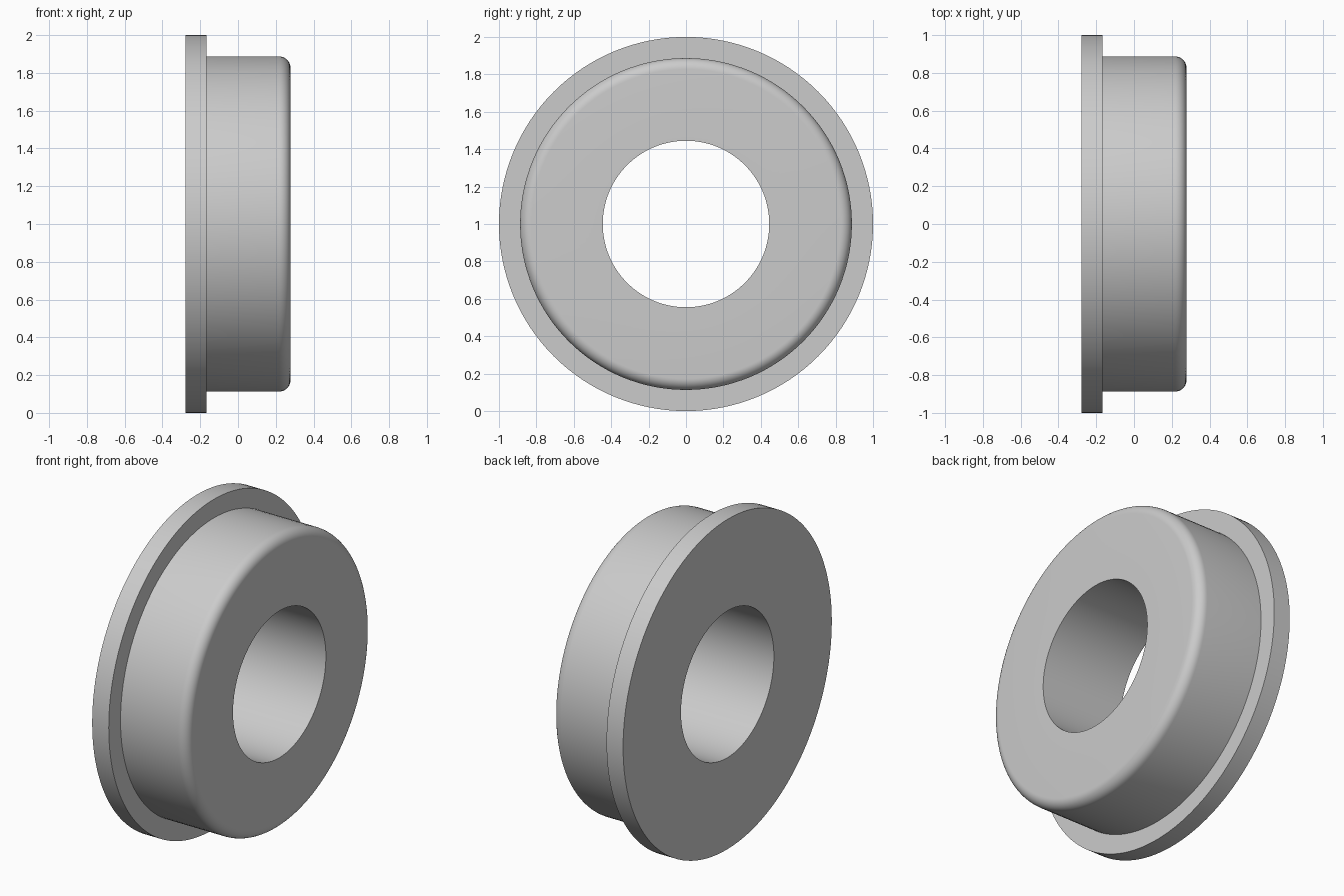
import bpy
import bmesh
from math import cos, sin, pi, radians
from mathutils import Vector

cube = bpy.data.objects.get("Cube")
if cube:
    bpy.data.objects.remove(cube, do_unlink=True)

# Main dimensions
HALF_WIDTH = 0.278
FLANGE_INNER = -0.167
FLANGE_R, BODY_R, BORE_R = 1.0, 0.887, 0.445
FILLET, FILLET_STEPS = 0.06, 10
SEGMENTS = 128

# Plain grey metal
steel = bpy.data.materials.new("grey_steel")
steel.use_nodes = True
colour = (0.6, 0.6, 0.6, 1)
steel.diffuse_color = colour
steel.node_tree.nodes["Principled BSDF"].inputs["Base Color"].default_value = colour

# Closed cross-section as (x, radius): bore, flange, body, rounded rim
profile = [(-HALF_WIDTH, BORE_R), (-HALF_WIDTH, FLANGE_R),
           (FLANGE_INNER, FLANGE_R), (FLANGE_INNER, BODY_R)]
for i in range(FILLET_STEPS + 1):
    a = pi / 2 * (1 - i / FILLET_STEPS)
    profile.append((HALF_WIDTH - FILLET + FILLET * cos(a),
                    BODY_R - FILLET + FILLET * sin(a)))
profile.append((HALF_WIDTH, BORE_R))

# Revolve the section about the horizontal axis
bm = bmesh.new()
section = [bm.verts.new((x, 0, 1 + r)) for x, r in profile]
edges = [bm.edges.new((v, section[(i + 1) % len(section)]))
         for i, v in enumerate(section)]
bmesh.ops.spin(bm, geom=section + edges, cent=Vector((0, 0, 1)), axis=(1, 0, 0),
               angle=2 * pi, steps=SEGMENTS, use_merge=True)
bmesh.ops.remove_doubles(bm, verts=bm.verts, dist=0.0001)
bmesh.ops.recalc_face_normals(bm, faces=bm.faces)

mesh = bpy.data.meshes.new("flanged_bushing")
bm.to_mesh(mesh)
bm.free()
mesh.materials.append(steel)
bushing = bpy.data.objects.new("flanged_bushing", mesh)
bpy.context.collection.objects.link(bushing)

# Smooth curved walls, keep the rims crisp
bpy.ops.object.select_all(action="DESELECT")
bushing.select_set(True)
bpy.context.view_layer.objects.active = bushing
bpy.ops.object.shade_smooth_by_angle(angle=radians(30))
